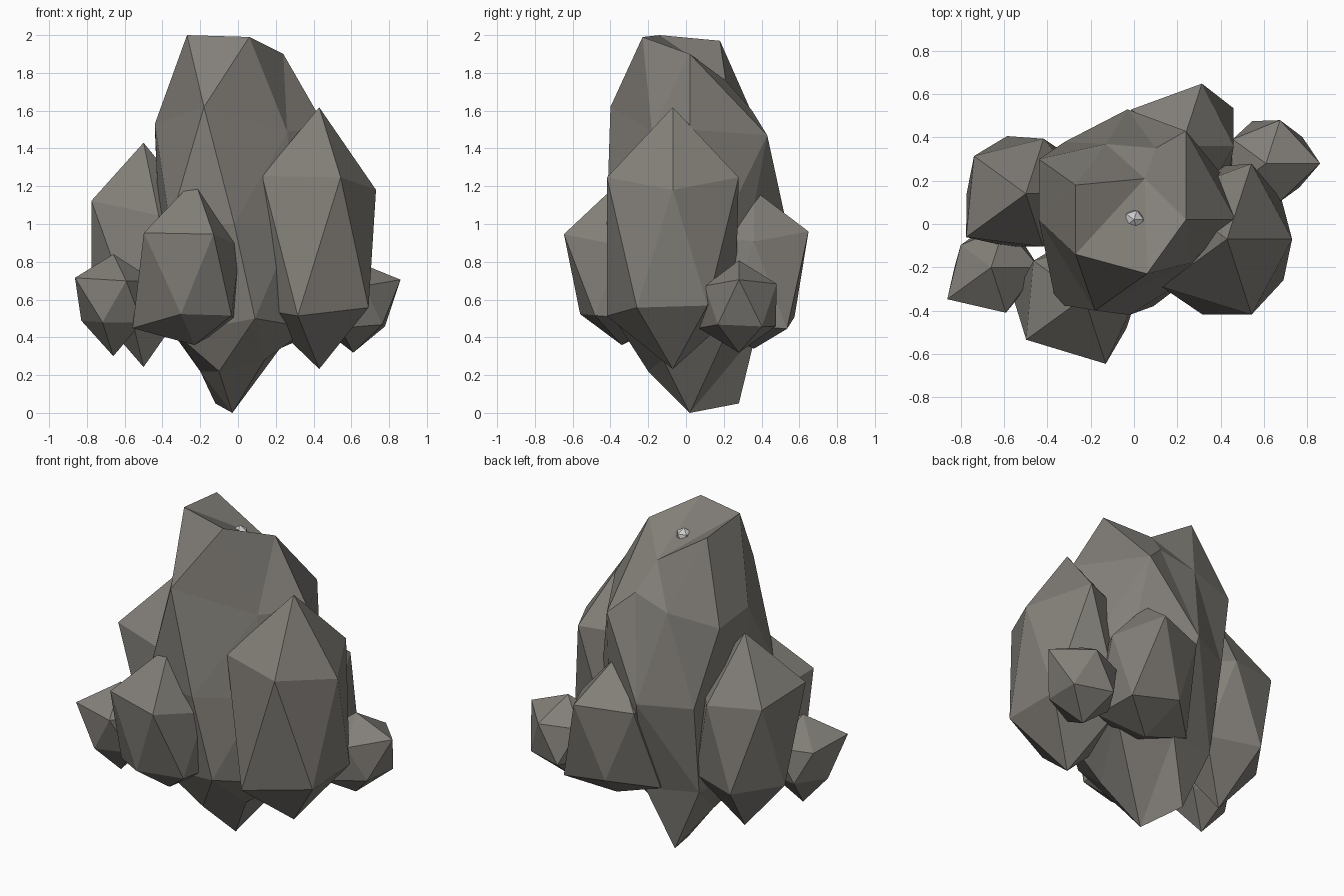
import bpy, bmesh, math
from mathutils import Vector

if "Cube" in bpy.data.objects:
    bpy.data.objects.remove(bpy.data.objects["Cube"])

stone = bpy.data.materials.new("dark_stone")
stone.diffuse_color = (.225, .212, .19, 1)
stone.use_nodes = True
stone.node_tree.nodes["Principled BSDF"].inputs["Base Color"].default_value = stone.diffuse_color


def finish(bm, name, material=stone):
    bmesh.ops.recalc_face_normals(bm, faces=bm.faces)
    mesh = bpy.data.meshes.new(name)
    bm.to_mesh(mesh)
    bm.free()
    if material:
        mesh.materials.append(material)
    obj = bpy.data.objects.new(name, mesh)
    bpy.context.collection.objects.link(obj)
    return obj


def order(v):
    # bottom tip, lower ring by angle, upper ring by angle, top tip
    flat = math.hypot(v.co.x, v.co.y) < 0.01
    ang = 0 if flat else round(math.degrees(math.atan2(v.co.y, v.co.x))) % 360
    return (round(v.co.z, 2), ang)


def rock(name, centre, radius, height, factors, material=stone):
    """Stretched icosahedron whose corners are pulled in or out."""
    bm = bmesh.new()
    bmesh.ops.create_icosphere(bm, subdivisions=1, radius=1)
    scale = Vector((radius, radius, height))
    for v, f in zip(sorted(bm.verts, key=order), factors):
        v.co = Vector(centre) + v.co * scale * f
    return finish(bm, name, material)


# Tall central rock: corners are joined up on a sphere, then pulled to their
# real places so that chips and dents survive
core = [
    (-.03, .02, 0), (-.12, .28, .05), (-.10, -.20, .22), (-.2, .02, .22), (.14, -.12, .28),
    (.09, -.38, .5), (-.33, -.26, .42), (-.4, .05, .5), (-.3, .3, .45), (.02, .37, .42), (.34, .25, .5), (.38, -.1, .45),
    (-.02, -.42, 1.0), (-.36, -.37, 1.0), (-.03, .53, 1.01), (-.32, .38, 1.0), (.43, .2, 1.0), (.30, -.22, 1.0),
    (-.18, -.40, 1.62), (-.44, .02, 1.53), (-.44, .3, 1.5), (.24, .43, 1.47), (.47, .02, 1.5), (.26, -.18, 1.49),
    (.10, .35, 1.6), (-.13, .37, 1.54),
    (.06, -.23, 1.99), (-.27, -.14, 2.0), (-.27, .18, 1.97), (.24, .02, 1.9), (.05, .21, 1.76),
]
bm = bmesh.new()
place = bm.verts.layers.int.new("corner")
middle = Vector((0, .04, 1))
for i, p in enumerate(core):
    d = Vector(p) - middle
    d.z *= .5
    lift = 1.02 if i == len(core) - 1 else 1     # summit facets fan out from here
    v = bm.verts.new(d.normalized() * lift)
    v[place] = i
bmesh.ops.convex_hull(bm, input=bm.verts[:])
for v in bm.verts:
    v.co = core[v[place]]
finish(bm, "central_rock")

# Surrounding rocks
rock("right_rock", (.43, -.07, .88), .41, .82,
     (.79, .85, .95, .9, 1, .88, .82, 1, .94, 1.02, 1, .90))
rock("left_rock", (-.50, .14, .81), .36, .66,
     (.86, .85, .87, .85, .8, .85, .9, .83, .92, 1.06, .8, .94))
rock("front_rock", (-.23, -.34, .70), .36, .55,
     (.62, .85, .85, 1.02, .72, .75, .75, .85, .9, 1.03, 1, .97))
rock("back_rock", (.22, .36, .70), .35, .60,
     (.60, .95, .72, .96, .9, .85, .77, .97, .92, .9, .9, .80))
rock("small_left_rock", (-.66, -.20, .58), .26, .28,
     (1, .8, .75, .73, .8, .8, .95, .85, .75, 1.08, .95, .93))
rock("small_right_rock", (.61, .28, .57), .25, .27,
     (.93, .93, .92, .85, 1, .85, 1.12, .94, .85, .9, .85, .88))

# Pale pebble lodged in the summit
rock("top_pebble", (0, .02, 1.85), .05, .05, (1,) * 12, None)
